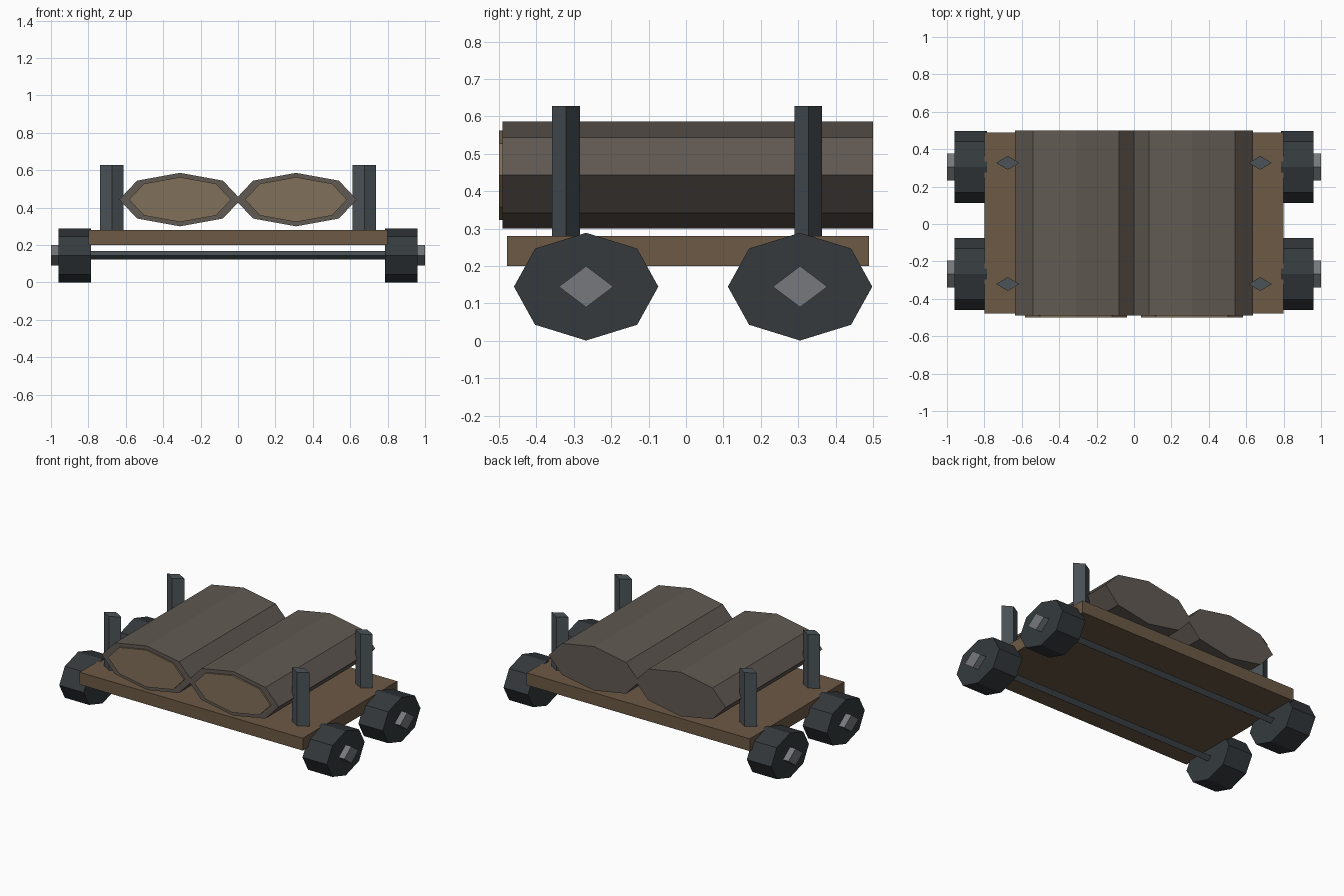
import bpy, bmesh
from math import cos, sin, pi

if "Cube" in bpy.data.objects:
    bpy.data.objects.remove(bpy.data.objects["Cube"])


def material(name, rgb):
    m = bpy.data.materials.new(name)
    m.diffuse_color = (*rgb, 1)
    m.use_nodes = True
    m.node_tree.nodes["Principled BSDF"].inputs["Base Color"].default_value = m.diffuse_color
    return m


PLANK = material("plank", (0.15, 0.10, 0.06))
BARK = material("bark", (0.12, 0.10, 0.085))
CUT = material("cut_wood", (0.22, 0.16, 0.10))
RUBBER = material("rubber", (0.035, 0.042, 0.047))
HUB = material("hub_metal", (0.18, 0.19, 0.20))
IRON = material("iron", (0.07, 0.085, 0.095))


def finish(bm, name, mat):
    bmesh.ops.recalc_face_normals(bm, faces=bm.faces)
    me = bpy.data.meshes.new(name)
    bm.to_mesh(me)
    bm.free()
    me.materials.append(mat)
    bpy.context.collection.objects.link(bpy.data.objects.new(name, me))


def prism(name, axis, sides, centre, radii, start, end, mat):
    """Elliptical n-sided bar along an axis; centre and radii are on the other two axes."""
    bm = bmesh.new()
    rings = []
    for along in (start, end):
        ring = []
        for i in range(sides):
            a = 2 * pi * i / sides
            co = [centre[0] + radii[0] * cos(a), centre[1] + radii[1] * sin(a)]
            co.insert(axis, along)
            ring.append(bm.verts.new(co))
        bm.faces.new(ring)
        rings.append(ring)
    for i in range(sides):
        j = (i + 1) % sides
        bm.faces.new((rings[0][i], rings[0][j], rings[1][j], rings[1][i]))
    finish(bm, name, mat)


# Flat deck
bm = bmesh.new()
bmesh.ops.create_cube(bm, size=1)
bmesh.ops.scale(bm, vec=(1.6, 0.968, 0.08), verts=bm.verts)
bmesh.ops.translate(bm, vec=(0, 0.005, 0.24), verts=bm.verts)
finish(bm, "deck", PLANK)

X, Y, Z = 0, 1, 2
for end, wheel_y, stake_y in (("front", -0.267, -0.321), ("back", 0.305, 0.327)):
    # Axle under the deck
    prism(end + "_axle", X, 4, (wheel_y, 0.145), (0.03, 0.022), -0.82, 0.82, IRON)
    for side, s in (("left", -1), ("right", 1)):
        tag = end + "_" + side
        # Eight-sided wheel, diamond hub and upright stake
        prism(tag + "_wheel", X, 8, (wheel_y, 0.145), (0.193, 0.144), s * 0.785, s * 0.96, RUBBER)
        prism(tag + "_hub", X, 4, (wheel_y, 0.145), (0.073, 0.055), s * 0.94, s * 1.0, HUB)
        prism(tag + "_stake", Z, 4, (s * 0.675, stake_y), (0.062, 0.037), 0.275, 0.628, IRON)

# Two logs with pale cut faces at the front
for side, s in (("left", -1), ("right", 1)):
    prism(side + "_log", Y, 8, (s * 0.31, 0.443), (0.325, 0.143), -0.49, 0.5, BARK)
    prism(side + "_log_cut_face", Y, 8, (s * 0.31, 0.443), (0.273, 0.12), -0.5, -0.48, CUT)
